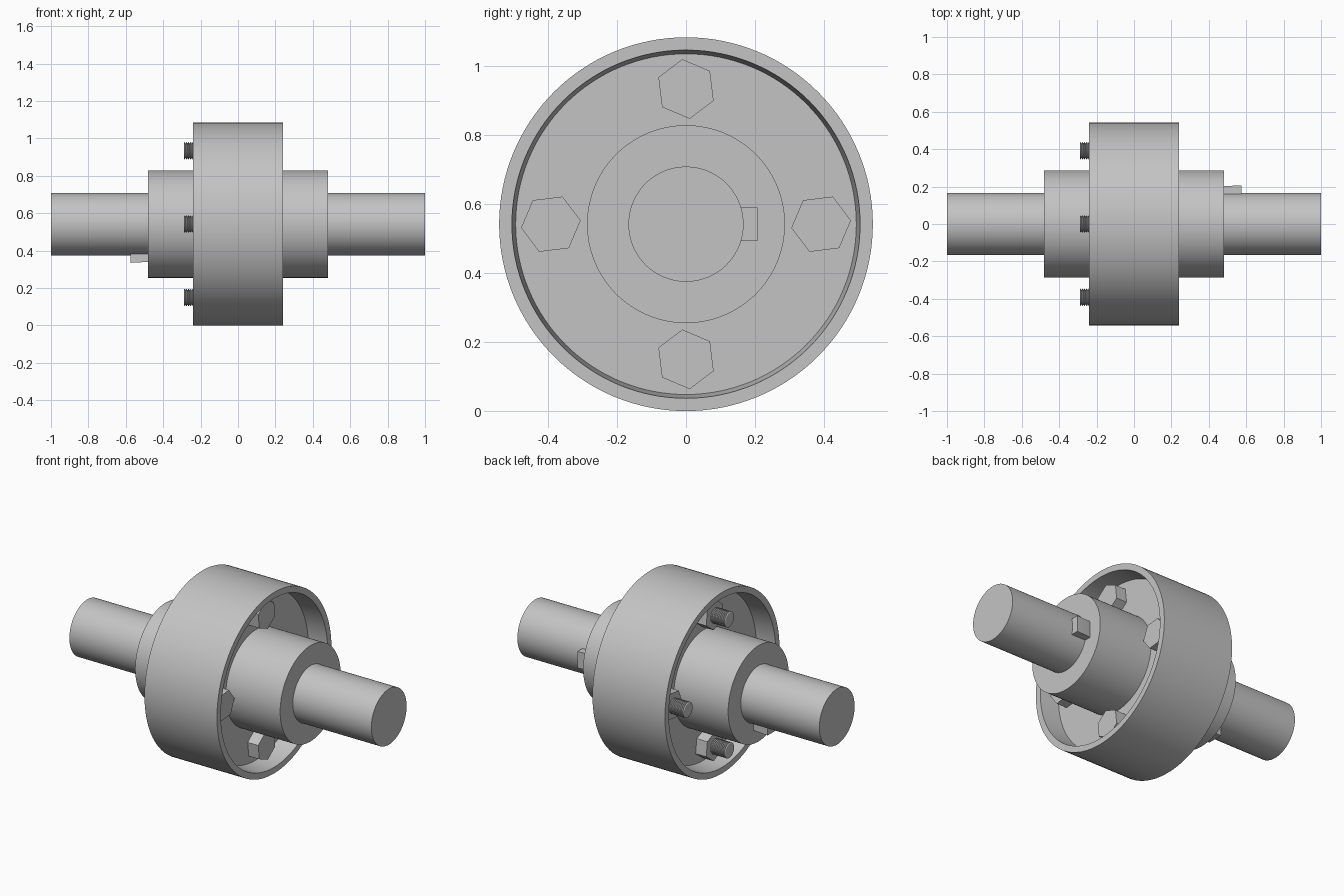
import bpy, bmesh
from math import cos, sin, pi, radians
from mathutils import Matrix

cube = bpy.data.objects.get("Cube")
if cube:
    bpy.data.objects.remove(cube)

AXIS_Z = 0.542
BOLT_CIRCLE = 0.392

steel = bpy.data.materials.new("grey steel")
steel.use_nodes = True
steel.diffuse_color = (0.55, 0.55, 0.55, 1)
steel.node_tree.nodes["Principled BSDF"].inputs["Base Color"].default_value = steel.diffuse_color


def finish(name, bm, matrix):
    bmesh.ops.recalc_face_normals(bm, faces=bm.faces)
    mesh = bpy.data.meshes.new(name)
    bm.to_mesh(mesh)
    bm.free()
    mesh.materials.append(steel)
    mesh.shade_smooth()
    mesh.set_sharp_from_angle(angle=radians(28))
    obj = bpy.data.objects.new(name, mesh)
    bpy.context.collection.objects.link(obj)
    obj.matrix_world = Matrix.Translation((0, 0, AXIS_Z)) @ matrix
    return obj


def lathe(name, profile, sides=96, turn=0.0, matrix=Matrix()):
    """Turn (x, radius) points about the x axis and cap both ends."""
    bm = bmesh.new()
    angles = [turn + 2 * pi * i / sides for i in range(sides)]
    rings = [[bm.verts.new((x, r * cos(a), r * sin(a))) for a in angles] for x, r in profile]
    for a, b in zip(rings, rings[1:]):
        for i in range(sides):
            j = (i + 1) % sides
            bm.faces.new((a[i], a[j], b[j], b[i]))
    bm.faces.new(rings[0])
    bm.faces.new(rings[-1])
    return finish(name, bm, matrix)


# Coupling body: hub, recessed web and rim, mirrored along the axis
half = [(0.24, 0.542), (0.24, 0.505), (0.12, 0.494), (0.12, 0.287), (0.48, 0.287)]
lathe("coupling_body", [(-x, r) for x, r in reversed(half)] + half, sides=128)

# Shafts with tapered keys
for side, s, key_angle in (("left", 1, 0), ("right", -1, -pi / 2)):
    lathe(side + "_shaft", [(0.01 * s, 0.167), (s, 0.167)])
    bm = bmesh.new()
    bmesh.ops.create_cube(bm, size=1)
    for v in bm.verts:
        outer_end, top = v.co.x > 0, v.co.y > 0
        v.co.x = s * (0.575 if outer_end else 0.1)
        v.co.y = (0.207 if outer_end else 0.172) if top else 0.1
        if top and not outer_end:
            v.co.x, v.co.y = s * 0.4, 0.198
        v.co.z *= 0.098
    finish(side + "_key", bm, Matrix.Rotation(key_angle, 4, "X"))

# Four bolts: head on one face of the web, nut and thread on the other
thread = [(0.11, 0.045), (-0.16, 0.045)]
for i in range(12):
    x = -0.17 - 0.01 * i
    thread += [(x, 0.038), (x - 0.004, 0.046), (x - 0.006, 0.046)]
thread = [p for p in thread if p[0] > -0.289] + [(-0.29, 0.04)]

for i in range(4):
    place = Matrix.Rotation(i * pi / 2, 4, "X") @ Matrix.Translation((0, BOLT_CIRCLE, 0))
    n = str(i + 1)
    lathe("bolt_head_" + n, [(0.11, 0.087), (0.19, 0.087)], 6, radians(7), place)
    lathe("bolt_nut_" + n, [(-0.11, 0.087), (-0.19, 0.087)], 6, radians(7), place)
    lathe("bolt_thread_" + n, thread, 32, 0, place)
